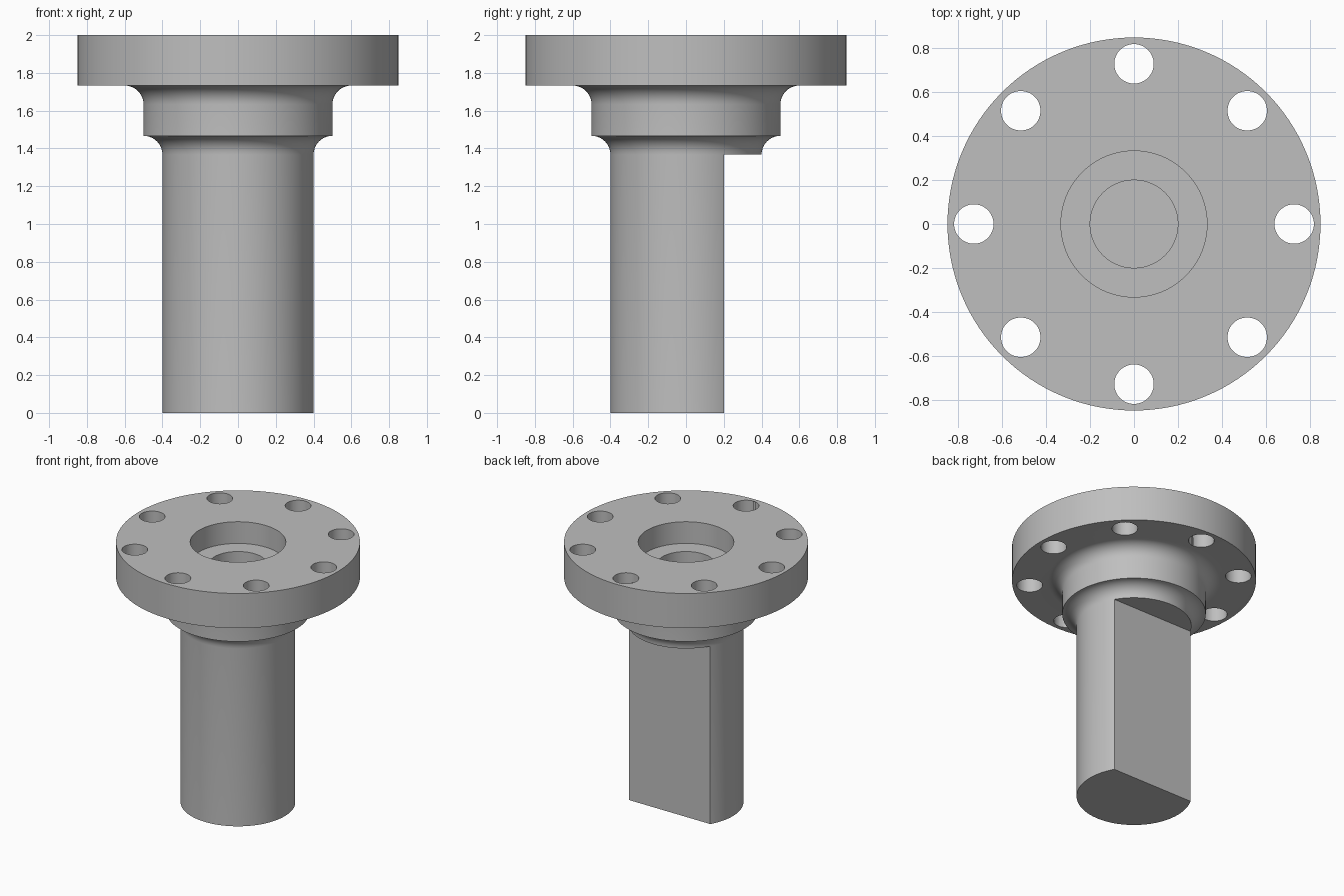
import bpy, bmesh
from math import pi, sin, cos, radians

cube = bpy.data.objects.get("Cube")
if cube:
    bpy.data.objects.remove(cube, do_unlink=True)

SEGMENTS = 128
FLANGE_Z, BOSS_Z, FLAT_Z = 1.733, 1.467, 1.367
FILLET = 0.1

steel = bpy.data.materials.new("grey_steel")
steel.use_nodes = True
steel.diffuse_color = (0.52, 0.52, 0.52, 1)
steel.node_tree.nodes["Principled BSDF"].inputs["Base Color"].default_value = (0.52, 0.52, 0.52, 1)


def fillet(r, z, steps=10):
    """Concave quarter round from a wall of radius r out to the face at z."""
    angles = [pi - i * pi / 2 / steps for i in range(steps + 1)]
    return [(r + FILLET + FILLET * cos(a), z - FILLET + FILLET * sin(a)) for a in angles]


def lathe(name, profile):
    """Turn a radius/height profile that starts and ends on the axis."""
    bm = bmesh.new()
    rings = []
    for r, z in profile:
        rings.append([bm.verts.new((r * cos(2 * pi * i / SEGMENTS), r * sin(2 * pi * i / SEGMENTS), z))
                      for i in range(SEGMENTS)] if r > 0 else [bm.verts.new((0, 0, z))])
    for a, b in zip(rings, rings[1:]):
        for i in range(SEGMENTS):
            j = (i + 1) % SEGMENTS
            if len(a) == 1:
                bm.faces.new((a[0], b[j], b[i]))
            elif len(b) == 1:
                bm.faces.new((a[i], a[j], b[0]))
            else:
                bm.faces.new((a[i], a[j], b[j], b[i]))
    bmesh.ops.recalc_face_normals(bm, faces=bm.faces)
    mesh = bpy.data.meshes.new(name)
    bm.to_mesh(mesh)
    bm.free()
    obj = bpy.data.objects.new(name, mesh)
    bpy.context.collection.objects.link(obj)
    mesh.materials.append(steel)
    return obj


def cut(target, cutter):
    """Subtract the cutter for good and discard it."""
    cutter.hide_render = True
    mod = target.modifiers.new("cut", 'BOOLEAN')
    mod.operation = 'DIFFERENCE'
    mod.solver = 'EXACT'
    mod.object = cutter
    bpy.context.view_layer.objects.active = target
    bpy.ops.object.modifier_apply(modifier=mod.name)
    bpy.data.objects.remove(cutter, do_unlink=True)


# Turned body: shaft, boss, flange and stepped blind bore
profile = [(0, 0), (0.4, 0)]
profile += fillet(0.4, BOSS_Z)
profile += fillet(0.5, FLANGE_Z)
profile += [(0.85, FLANGE_Z), (0.85, 2)]
profile += [(0.333, 2), (0.333, 1.833), (0.2, 1.833), (0.2, 1.4), (0, 1.4)]
body = lathe("flanged_shaft", profile)

# Ring of eight bolt holes through the flange
for i in range(8):
    a = i * pi / 4
    bpy.ops.mesh.primitive_cylinder_add(vertices=48, radius=0.09, depth=0.6,
                                        location=(0.73 * cos(a), 0.73 * sin(a), 1.87))
    cut(body, bpy.context.object)

# Flat along the back of the shaft
bpy.ops.mesh.primitive_cube_add(size=1, location=(0, 0.7, FLAT_Z - 1))
flat_cutter = bpy.context.object
flat_cutter.scale = (2, 1, 2)
cut(body, flat_cutter)

# Smooth the turned surfaces, keep machined edges sharp
bpy.ops.object.select_all(action='DESELECT')
body.select_set(True)
bpy.context.view_layer.objects.active = body
bpy.ops.object.shade_smooth_by_angle(angle=radians(30))
